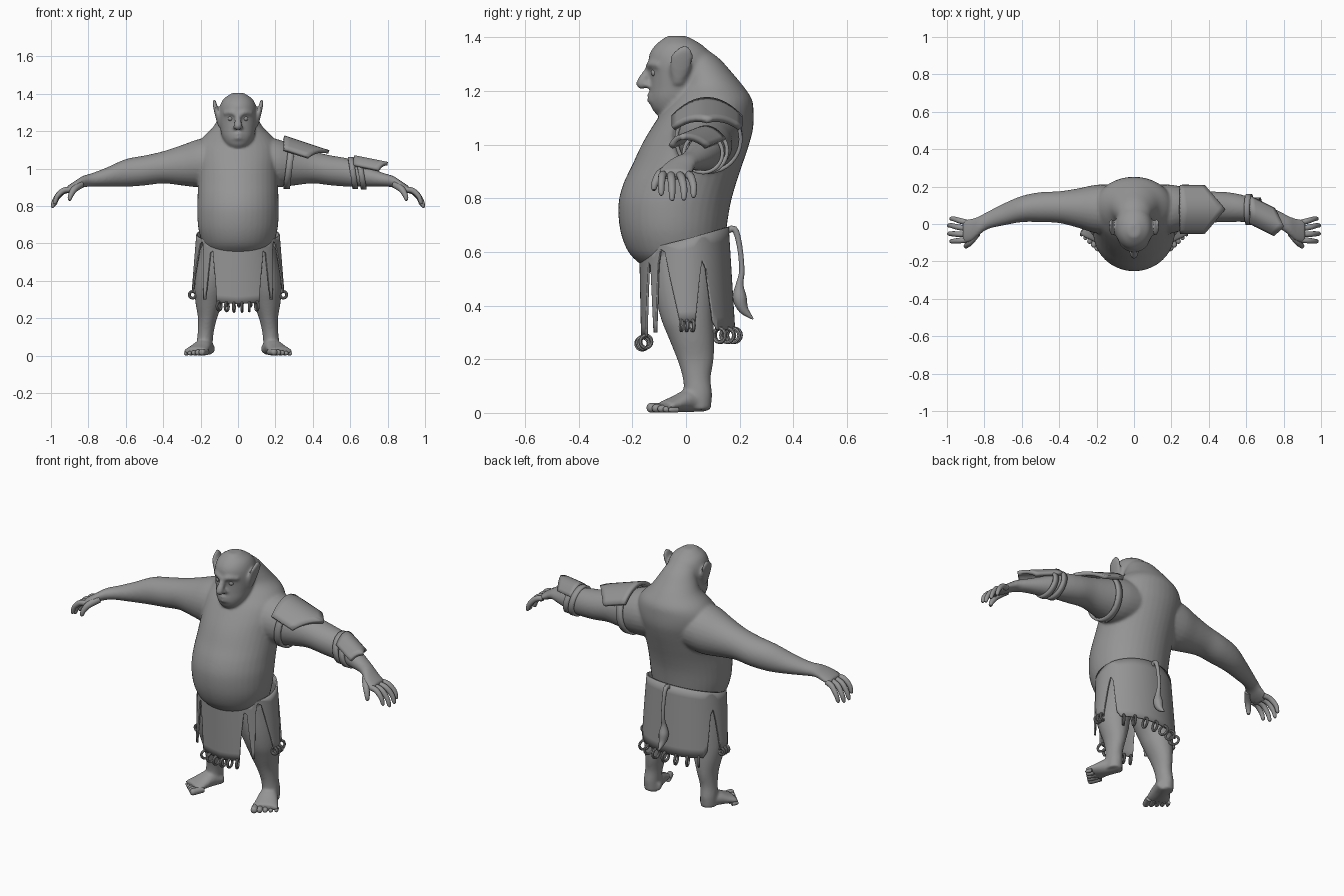
import bpy, bmesh, math, random
from mathutils import Vector as V

if "Cube" in bpy.data.objects:
    bpy.data.objects.remove(bpy.data.objects["Cube"])

random.seed(4)
grey = bpy.data.materials.new("stone grey")
grey.diffuse_color = (0.3, 0.3, 0.3, 1)
grey.use_nodes = True
grey.node_tree.nodes["Principled BSDF"].inputs["Base Color"].default_value = grey.diffuse_color


def finish(name, bm, solid=0.0, offset=0.0):
    bmesh.ops.recalc_face_normals(bm, faces=bm.faces)
    me = bpy.data.meshes.new(name)
    bm.to_mesh(me)
    bm.free()
    me.materials.append(grey)
    ob = bpy.data.objects.new(name, me)
    bpy.context.collection.objects.link(ob)
    bpy.ops.object.select_all(action='DESELECT')
    ob.select_set(True)
    bpy.context.view_layer.objects.active = ob
    bpy.ops.object.shade_smooth_by_angle(angle=math.radians(40))
    if solid:
        m = ob.modifiers.new("thickness", 'SOLIDIFY')
        m.thickness, m.offset = solid, offset
    return ob


def smooth_rows(rows, k=4):
    """Spline interpolation between rows of numbers."""
    out, n = [], len(rows)
    for i in range(n - 1):
        a, b, c, d = (rows[max(0, i - 1)], rows[i], rows[i + 1], rows[min(n - 1, i + 2)])
        for j in range(k):
            t = j / k
            out.append([0.5 * (2 * q + (r - p) * t + (2 * p - 5 * q + 4 * r - s) * t * t
                               + (3 * q - p - 3 * r + s) * t ** 3)
                        for p, q, r, s in zip(a, b, c, d)])
    return out + [list(rows[-1])]


def loft(bm, rings, n=24, closed=False, caps=True):
    """Skin a list of (centre, u axis, v axis) ellipses."""
    loops = []
    for c, u, v in rings:
        loops.append([bm.verts.new(c + u * math.cos(2 * math.pi * i / n) + v * math.sin(2 * math.pi * i / n))
                      for i in range(n)])
    pairs = list(zip(loops, loops[1:])) + ([(loops[-1], loops[0])] if closed else [])
    for a, b in pairs:
        for i in range(n):
            j = (i + 1) % n
            bm.faces.new((a[i], a[j], b[j], b[i]))
    if caps and not closed:
        bm.faces.new(loops[0][::-1])
        bm.faces.new(loops[-1])


def tube(bm, pts, ref, n=12, k=4):
    """Round tube through (x, y, z, radius) points."""
    p = smooth_rows(pts, k)
    rings = []
    for i, q in enumerate(p):
        t = (V(p[min(i + 1, len(p) - 1)][:3]) - V(p[max(i - 1, 0)][:3])).normalized()
        u = t.cross(V(ref)).normalized()
        r = max(q[3], 0.002)
        rings.append((V(q[:3]), u * r, t.cross(u) * r))
    loft(bm, rings, n)


def stack(bm, rows):
    """Horizontal ellipses from (z, y front, y back, x radius)."""
    loft(bm, [(V((0, (f + b) / 2, z)), V((rx, 0, 0)), V((0, (b - f) / 2, 0)))
              for z, f, b, rx in smooth_rows(rows)], 40)


# Body: overlapping lofts fused into one skin
bm = bmesh.new()
stack(bm, [(.50, -.10, .10, .15), (.55, -.165, .13, .165), (.60, -.215, .14, .19), (.68, -.245, .15, .212),
           (.775, -.252, .165, .218), (.85, -.235, .185, .216), (.925, -.20, .21, .215), (1.0, -.165, .235, .215),
           (1.06, -.13, .25, .22), (1.12, -.09, .252, .215), (1.17, -.05, .245, .185), (1.22, -.02, .212, .135),
           (1.27, -.02, .17, .105), (1.32, -.03, .125, .08), (1.36, -.04, .07, .05)])
# Head
stack(bm, [(1.105, -.10, -.03, .035), (1.13, -.125, .02, .065), (1.17, -.135, .05, .085), (1.21, -.133, .07, .094),
           (1.26, -.133, .09, .102), (1.30, -.14, .10, .102), (1.34, -.135, .09, .095), (1.375, -.11, .055, .075),
           (1.405, -.07, .0, .03)])
# Nose, brow, lips
tube(bm, [(0, -.13, 1.29, .013), (0, -.152, 1.255, .018), (0, -.165, 1.228, .021), (0, -.168, 1.208, .013)], (1, 0, 0))
tube(bm, [(-.075, -.10, 1.295, .01), (-.035, -.13, 1.3, .014), (0, -.137, 1.288, .014),
          (.035, -.13, 1.3, .014), (.075, -.10, 1.295, .01)], (0, 0, 1))
for z in (1.165, 1.185):
    tube(bm, [(-.045, -.112, z - .008, .006), (0, -.136, z, .010), (.045, -.112, z - .008, .006)], (0, 0, 1))

arm = [(.10, 1.04, .08, .125, .13), (.2, 1.03, .08, .13, .13), (.3, 1.018, .085, .108, .105),
       (.4, 1.007, .09, .086, .085), (.5, .99, .09, .08, .08), (.6, .977, .08, .074, .07),
       (.7, .955, .05, .052, .058), (.78, .94, .02, .036, .047), (.83, .93, -.01, .031, .051),
       (.87, .908, -.033, .027, .062), (.915, .885, -.04, .02, .06)]
leg = [(.58, .10, -.01, .10, .125), (.45, .125, -.005, .10, .113), (.35, .148, .005, .085, .098),
       (.28, .155, .02, .072, .085), (.2, .163, .035, .051, .068), (.13, .172, .04, .043, .052),
       (.07, .178, .045, .043, .052), (.012, .178, .045, .042, .048)]
foot = [(-.03, .035, .042, .03), (.04, .045, .05, .042), (.10, .033, .062, .029), (.145, .024, .07, .018)]
ear = [(1.225, .095, -.03, .012, .016), (1.28, .108, -.022, .014, .038), (1.33, .121, -.015, .012, .042),
       (1.355, .126, -.008, .01, .027), (1.37, .126, -.005, .005, .008)]
for s in (-1, 1):
    loft(bm, [(V((s * x, y, z)), V((0, ry, 0)), V((0, 0, rz))) for x, z, y, rz, ry in smooth_rows(arm)], 28)
    for rows in (leg, ear):
        loft(bm, [(V((s * x, y, z)), V((rx, 0, 0)), V((0, ry, 0))) for z, x, y, rx, ry in smooth_rows(rows)], 28)
    # Foot points outward
    loft(bm, [(V((s * (.17 + .42 * d), .045 - .9 * d, z)), V((s * .9 * w, .42 * w, 0)), V((0, 0, h)))
              for d, z, w, h in smooth_rows(foot)], 24)
    # Nostril
    tube(bm, [(s * .012, -.145, 1.225, .012), (s * .022, -.148, 1.215, .011)], (0, 0, 1))
body = finish("body", bm)
m = body.modifiers.new("fuse", 'REMESH')
m.mode, m.voxel_size, m.use_smooth_shade = 'VOXEL', 0.008, True
m = body.modifiers.new("soften", 'SMOOTH')
m.factor, m.iterations = 0.5, 5

# Fingers, toes and eyes
fingers, toes, eyes = bmesh.new(), bmesh.new(), bmesh.new()
for s in (-1, 1):
    for i, (y0, y1, dx, dz) in enumerate([(.008, .028, -.012, .012), (-.024, -.008, 0, .002),
                                          (-.056, -.052, 0, 0), (-.085, -.092, -.012, .02)]):
        tube(fingers, [(s * .895, y0, .888, .015), (s * (.945 + dx), (y0 + y1) / 2, .873 + dz / 2, .015),
                       (s * (.978 + dx), y1, .833 + dz, .013), (s * (.99 + dx), y1, .80 + dz, .010),
                       (s * (.993 + dx), y1, .79 + dz, .004)], (0, 1, 0))
    tube(fingers, [(s * .84, -.05, .915, .02), (s * .875, -.095, .89, .018), (s * .895, -.115, .857, .014),
                   (s * .90, -.12, .835, .010), (s * .90, -.12, .827, .004)], (0, 0, 1))
    for i in range(5):
        w, r, d = -.054 + .028 * i, .018 - .002 * i, .185 - .009 * i
        pt = lambda q, rr: (s * (.17 + .42 * q + .9 * w), .045 - .9 * q + .42 * w, r + .001, rr)
        tube(toes, [pt(.11, r * .9), pt(d - .02, r), pt(d - .005, r * .8), pt(d, r * .3)], (0, 0, 1))
    e = bmesh.ops.create_uvsphere(eyes, u_segments=14, v_segments=8, radius=.014)
    bmesh.ops.translate(eyes, verts=e['verts'], vec=(s * .04, -.117, 1.268))
finish("fingers", fingers)
finish("toes", toes)
finish("eyes", eyes)

# Ragged skirt: hem height by angle (0 = front, 180 = back)
HEM = [(0, .275), (27, .285), (30, .40), (36, .56), (40, .55), (44, .30), (48, .30), (53, .55), (57, .61),
       (63, .60), (70, .50), (82, .34), (101, .34), (107, .50), (111, .57), (116, .54), (124, .34),
       (130, .31), (180, .31)]


def hem(deg):
    a = abs((deg + 180) % 360 - 180)
    for (a0, z0), (a1, z1) in zip(HEM, HEM[1:]):
        if a <= a1:
            return z0 + (z1 - z0) * (a - a0) / (a1 - a0)


def cloth(deg, z):
    t, f = math.radians(deg), (.7 - z) / .4
    c = math.cos(t)
    return V(((.215 + .032 * f) * math.sin(t), -c * (.172 - .008 * f if c > 0 else .155 + .025 * f), z))


bm = bmesh.new()
cols = []
for a in range(360):
    top, low = .648 - .045 * math.cos(math.radians(a)), hem(a)
    cols.append([bm.verts.new(cloth(a, top + (low - top) * j / 8)) for j in range(9)])
for a in range(360):
    p, q = cols[a], cols[(a + 1) % 360]
    for j in range(8):
        bm.faces.new((p[j], q[j], q[j + 1], p[j + 1]))
finish("skirt", bm, .008)

# Rings hanging from the hem
bm = bmesh.new()
rings = [(a, .023) for a in (-24, -14, -5, 5, 14, 24)] + [(a, .026) for a in range(134, 230, 15)]
rings += [(s * a, .018) for s in (-1, 1) for a in (84, 91, 98)]
for a, R in rings:
    t = math.radians(a + random.uniform(-14, 14))
    out, up = V((math.sin(t), -math.cos(t), 0)), V((0, 0, 1))
    c = cloth(a, hem(a)) - up * R * .8
    loop = []
    for i in range(16):
        g = 2 * math.pi * i / 16
        d = out * math.cos(g) + up * math.sin(g)
        loop.append((c + d * R, d * .007, out.cross(up) * .007))
    loft(bm, loop, 8, closed=True)
finish("hem_rings", bm)

# Tail with tuft
bm = bmesh.new()
tube(bm, [(0, .14, .67, .012), (0, .18, .685, .012), (0, .20, .62, .010), (0, .208, .53, .010), (0, .20, .48, .014),
          (0, .20, .43, .026), (0, .215, .385, .018), (0, .25, .35, .003)], (1, 0, 0))
finish("tail", bm)


def plate(name, x0, mid, edge, yc, half, z0, slope, drop, skew=0.0):
    """Curved armour plate ending in a point."""
    g = bmesh.new()
    grid = []
    for i in range(7):
        row = []
        for j in range(13):
            v = j / 6 - 1
            d = i / 6 * (mid + (edge - mid) * abs(v))
            row.append(g.verts.new((x0 + d, yc + half * v - skew * d, z0 - slope * d - drop * v * v)))
        grid.append(row)
    for r, q in zip(grid, grid[1:]):
        for j in range(12):
            g.faces.new((r[j], q[j], q[j + 1], r[j + 1]))
    finish(name, g, .02)


plate("shoulder_plate", .245, .24, .13, .078, .125, 1.168, .33, .065)
plate("forearm_plate", .62, .18, .13, .075, .068, 1.062, .2, .045, .5)


def band(name, x, w, z, y, rz, ry, lean=0.0):
    g = bmesh.new()
    loft(g, [(V((x + k * w, y, z)), V((0, ry, 0)), V((-lean, 0, rz))) for k in (-.5, .5)], 32, caps=False)
    finish(name, g, .014)


# Straps on the armoured arm
band("shoulder_strap", .275, .035, 1.02, .084, .122, .12, -.015)
band("forearm_strap_inner", .615, .03, .977, .077, .079, .076, .012)
band("forearm_strap_outer", .66, .03, .968, .064, .072, .072, .012)
